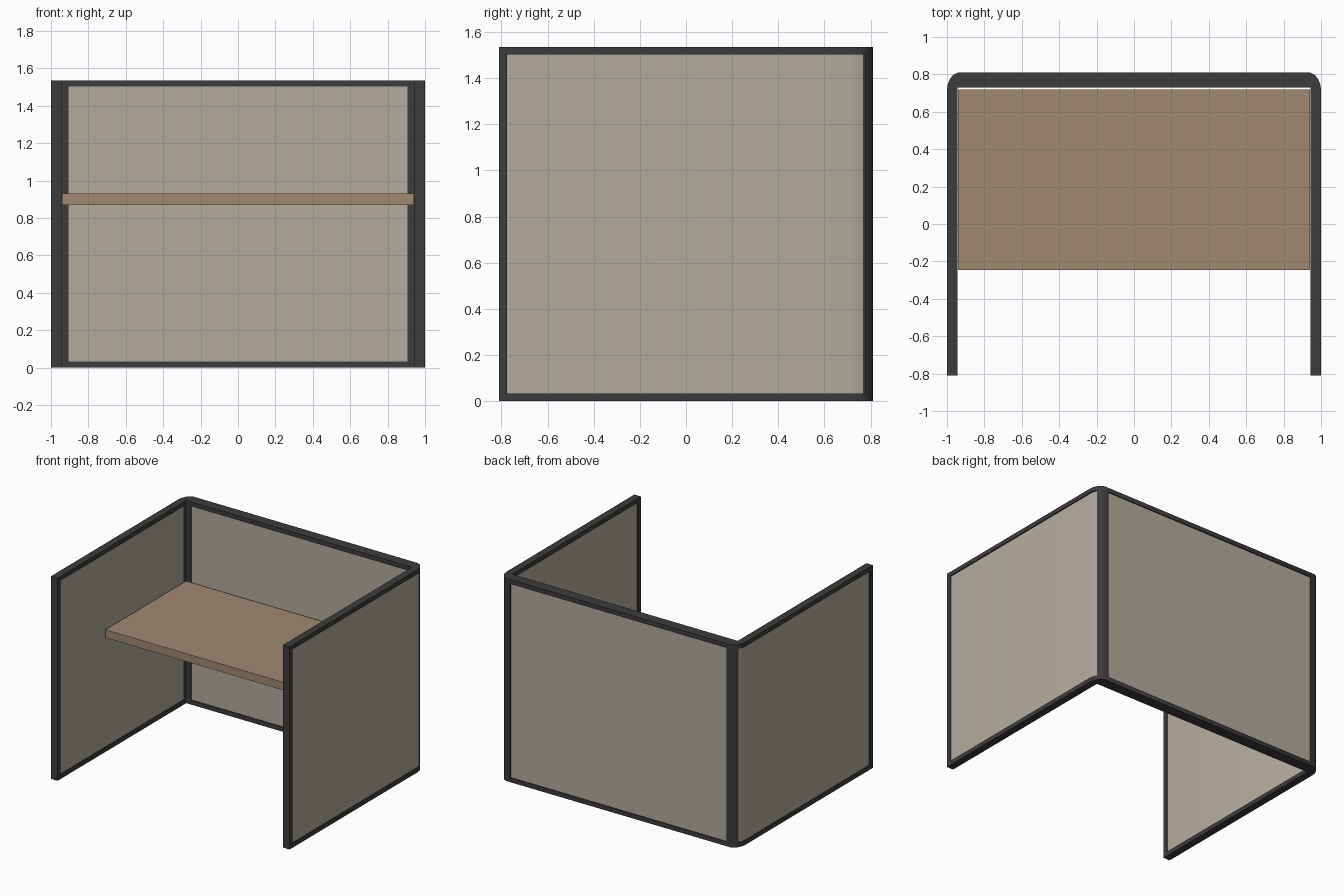
import bpy, bmesh, math

if "Cube" in bpy.data.objects:
    bpy.data.objects.remove(bpy.data.objects["Cube"])

H, RAIL = 1.535, 0.033       # wall height, frame bar size


def material(name, rgb):
    m = bpy.data.materials.new(name)
    m.diffuse_color = (*rgb, 1)
    m.use_nodes = True
    m.node_tree.nodes["Principled BSDF"].inputs["Base Color"].default_value = m.diffuse_color
    return m


DARK = material("dark_frame", (0.045, 0.045, 0.048))
FABRIC = material("fabric", (0.45, 0.41, 0.34))
WOOD = material("wood", (0.36, 0.25, 0.165))


def prism(name, pts, z0, z1, mat, mirror=False):
    """Extrude a plan outline from z0 to z1, optionally mirrored across x."""
    bm = bmesh.new()
    base = bm.faces.new([bm.verts.new((x, y, z0)) for x, y in pts])
    top = bmesh.ops.extrude_face_region(bm, geom=[base])["geom"]
    bmesh.ops.translate(bm, vec=(0, 0, z1 - z0),
                        verts=[v for v in top if isinstance(v, bmesh.types.BMVert)])
    bmesh.ops.recalc_face_normals(bm, faces=bm.faces)
    me = bpy.data.meshes.new(name)
    bm.to_mesh(me)
    bm.free()
    me.materials.append(mat)
    ob = bpy.data.objects.new(name, me)
    bpy.context.collection.objects.link(ob)
    if mirror:
        ob.modifiers.new("mirror", "MIRROR").use_mirror_merge = False
    bpy.context.view_layer.objects.active = ob
    ob.select_set(True)
    bpy.ops.object.shade_smooth_by_angle(angle=math.radians(35))
    ob.select_set(False)
    return ob


def rect(x0, x1, y0, y1):
    return [(x0, y0), (x1, y0), (x1, y1), (x0, y1)]


# U-shaped top and bottom rails with rounded back corners
half = [(0.945, 0.73), (0.945, -0.81), (1, -0.81), (1, 0.72),
        (0.995, 0.75), (0.983, 0.777), (0.966, 0.798), (0.94, 0.81)]
u_shape = half + [(-x, y) for x, y in reversed(half)]
prism("bottom_rail", u_shape, 0, RAIL, DARK)
prism("top_rail", u_shape, H - RAIL, H, DARK)

# Upright posts at the front ends and back corners
prism("front_post", rect(0.945, 1, -0.81, -0.775), RAIL, H - RAIL, DARK, True)
prism("corner_post", [(0.907, 0.81), (0.94, 0.81), (0.966, 0.798), (0.983, 0.777),
                      (0.945, 0.70), (0.945, 0.73), (0.907, 0.73)],
      RAIL, H - RAIL, DARK, True)

# Fabric panels, set slightly back from the frame
prism("side_panel", [(0.953, -0.775), (0.992, -0.775), (0.992, 0.72),
                     (0.987, 0.75), (0.976, 0.775), (0.953, 0.73)],
      RAIL, H - RAIL, FABRIC, True)
prism("back_panel", rect(-0.907, 0.907, 0.738, 0.802), RAIL, H - RAIL, FABRIC)

# Desk top
prism("desk_top", rect(-0.94, 0.94, -0.245, 0.72), 0.87, 0.93, WOOD)
